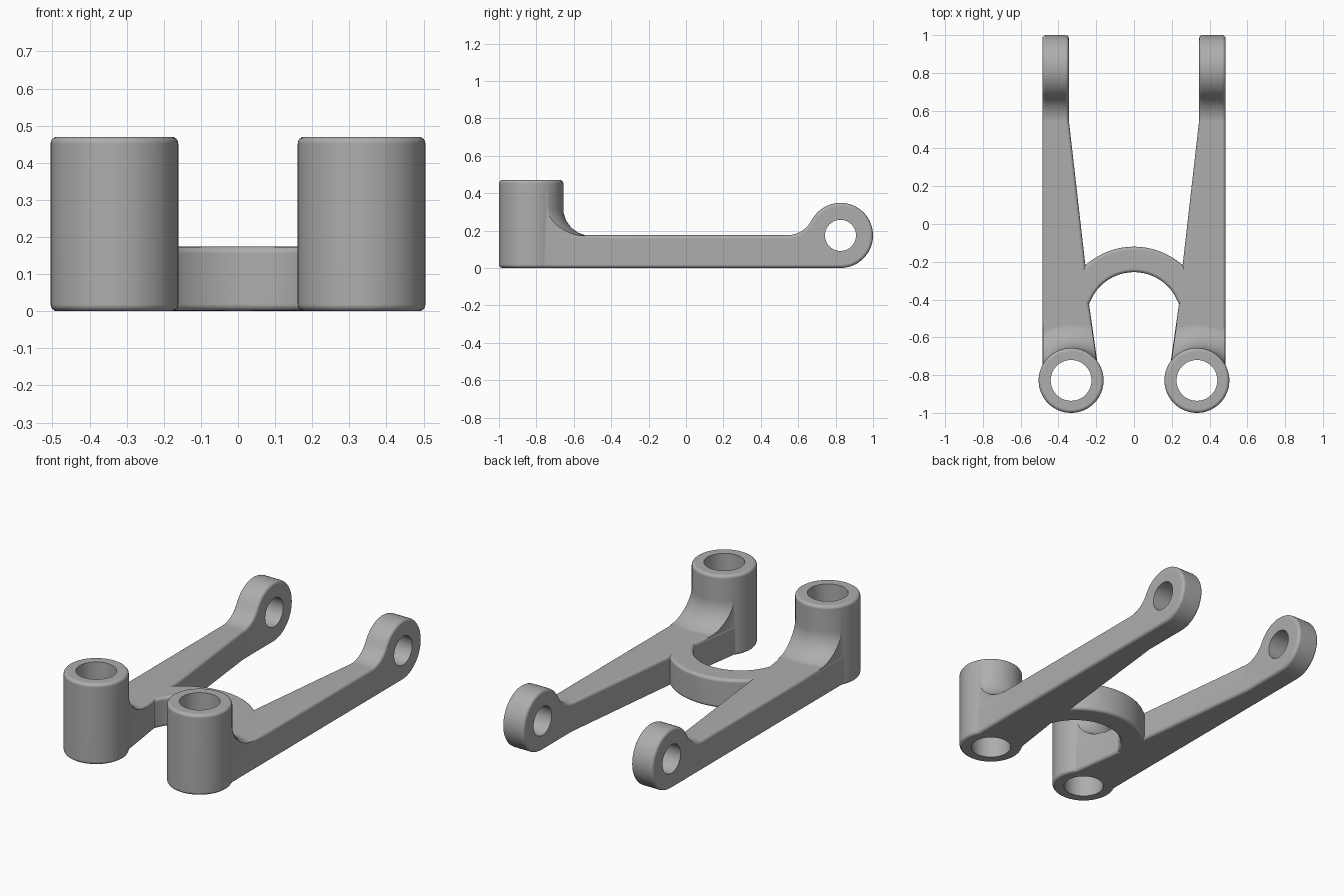
import bpy, bmesh
from math import sin, cos, radians, tau, pi
from mathutils import Vector, Matrix

cube = bpy.data.objects.get("Cube")
if cube:
    bpy.data.objects.remove(cube, do_unlink=True)

steel = bpy.data.materials.new("satin grey")
steel.use_nodes = True
GREY = (0.42, 0.42, 0.42, 1)
steel.diffuse_color = GREY
steel.node_tree.nodes["Principled BSDF"].inputs["Base Color"].default_value = GREY

POST = Vector((0.333, -0.828, 0))   # axis of the upright barrel
EYE_Y, EYE_Z, EYE_R = 0.826, 0.174, 0.174
TOP = 0.175                         # thickness of the arms and bridge
OUTER = 0.485                       # outer wall of the arm
INNER = [(-0.83, 0.18), (-0.41, 0.24), (-0.24, 0.255), (0.55, 0.345), (1.1, 0.345)]


def inner_x(y):
    for (y0, x0), (y1, x1) in zip(INNER, INNER[1:]):
        if y <= y1:
            return x0 + (x1 - x0) * max(0, (y - y0) / (y1 - y0))
    return INNER[-1][1]


def arc(cx, cy, r, a0, a1, n):
    steps = [radians(a0 + (a1 - a0) * i / n) for i in range(n + 1)]
    return [(cx + r * cos(a), cy + r * sin(a)) for a in steps]


def finish(name, bm):
    bmesh.ops.recalc_face_normals(bm, faces=bm.faces)
    mesh = bpy.data.meshes.new(name)
    bm.to_mesh(mesh)
    bm.free()
    mesh.materials.append(steel)
    obj = bpy.data.objects.new(name, mesh)
    bpy.context.collection.objects.link(obj)
    return obj


def prism(bm, points, offset):
    face = bm.faces.new([bm.verts.new(p) for p in points])
    new = bmesh.ops.extrude_face_region(bm, geom=[face])["geom"]
    moved = [v for v in new if isinstance(v, bmesh.types.BMVert)]
    bmesh.ops.translate(bm, verts=moved, vec=offset)
    return moved


def arm_solid(name, profile, inset=0):
    """Side profile given thickness, with the inner wall following the taper."""
    bm = bmesh.new()
    prism(bm, [(OUTER - inset, y, z) for y, z in profile], (-0.1, 0, 0))
    for y, _ in INNER[1:-1]:
        bmesh.ops.bisect_plane(bm, geom=bm.verts[:] + bm.edges[:] + bm.faces[:],
                               plane_co=(0, y, 0), plane_no=(0, 1, 0))
    for v in bm.verts:
        if v.co.x < OUTER - 0.05:
            v.co.x = inner_x(v.co.y) + inset
    return finish(name, bm)


def cylinder(name, radius, depth, centre, turn=None, sides=64):
    bm = bmesh.new()
    bmesh.ops.create_cone(bm, cap_ends=True, segments=sides, radius1=radius,
                          radius2=radius, depth=depth,
                          matrix=Matrix.Translation(centre) @ (turn or Matrix()))
    return finish(name, bm)


def apply(obj, kind, **settings):
    mod = obj.modifiers.new(kind.lower(), kind)
    for key, value in settings.items():
        setattr(mod, key, value)
    bpy.ops.object.select_all(action='DESELECT')
    bpy.context.view_layer.objects.active = obj
    obj.select_set(True)
    bpy.ops.object.modifier_apply(modifier=mod.name)


def round_edges(obj, width):
    apply(obj, 'BEVEL', width=width, segments=4, limit_method='ANGLE',
          angle_limit=radians(40), use_clamp_overlap=False)


def combine(obj, other, operation):
    apply(obj, 'BOOLEAN', object=other, operation=operation, solver='EXACT')
    bpy.data.objects.remove(other, do_unlink=True)


def smooth(obj):
    bpy.ops.object.select_all(action='DESELECT')
    bpy.context.view_layer.objects.active = obj
    obj.select_set(True)
    bpy.ops.object.shade_smooth_by_angle(angle=radians(35))
    obj.modifiers.new("even shading", 'WEIGHTED_NORMAL').keep_sharp = True


# Arm: flat bar that sweeps up into a round eye at the back
profile = [(-0.83, 0), (-0.83, TOP)]
profile += arc(0.54, TOP + 0.148, 0.148, -90, -27.5, 10)
profile += arc(EYE_Y, EYE_Z, EYE_R, 152.5, -90, 44)[1:]
arms = arm_solid("side_arms", profile)
round_edges(arms, 0.018)

# Flare: concave fillet around the barrel, trimmed to the arm's width
FILLET = 0.147
section = [(0.12, 0.06), (0.317, 0.06)] + arc(0.319, 0.32, FILLET, 270, 180, 12) + [(0.12, 0.32)]
bm = bmesh.new()
SIDES = 64
rings = [[bm.verts.new(POST + Vector((r * cos(tau * i / SIDES), r * sin(tau * i / SIDES), z)))
          for r, z in section] for i in range(SIDES)]
for i, ring in enumerate(rings):
    nxt = rings[(i + 1) % SIDES]
    for j in range(len(section)):
        k = (j + 1) % len(section)
        bm.faces.new((ring[j], nxt[j], nxt[k], ring[k]))
flare = finish("flare", bm)
trim = arm_solid("flare_trim", [(-0.83, 0.03), (-0.83, 0.4), (-0.3, 0.4), (-0.3, 0.03)], 0.003)
combine(flare, trim, 'INTERSECT')

# Barrel: upright post at the front
barrel = cylinder("barrel", 0.172, 0.47, POST + Vector((0, 0, 0.235)))
round_edges(barrel, 0.018)
combine(arms, barrel, 'UNION')
combine(arms, flare, 'UNION')

# Bores through the barrel and the eye
combine(arms, cylinder("barrel_bore", 0.108, 1, POST + Vector((0, 0, 0.235))), 'DIFFERENCE')
combine(arms, cylinder("eye_bore", 0.083, 0.5, Vector((0.42, EYE_Y, EYE_Z)),
                       Matrix.Rotation(pi / 2, 4, 'Y')), 'DIFFERENCE')
apply(arms, 'MIRROR', use_mirror_merge=False)
smooth(arms)

# Bridge: curved tie between the two arms
bm = bmesh.new()
outline = arc(0, -0.505, 0.385, 17, 163, 40) + arc(0, -0.505, 0.25, 163, 17, 40)
prism(bm, [(x, y, 0.001) for x, y in outline], (0, 0, TOP - 0.002))
bridge = finish("arched_bridge", bm)
round_edges(bridge, 0.018)
smooth(bridge)
